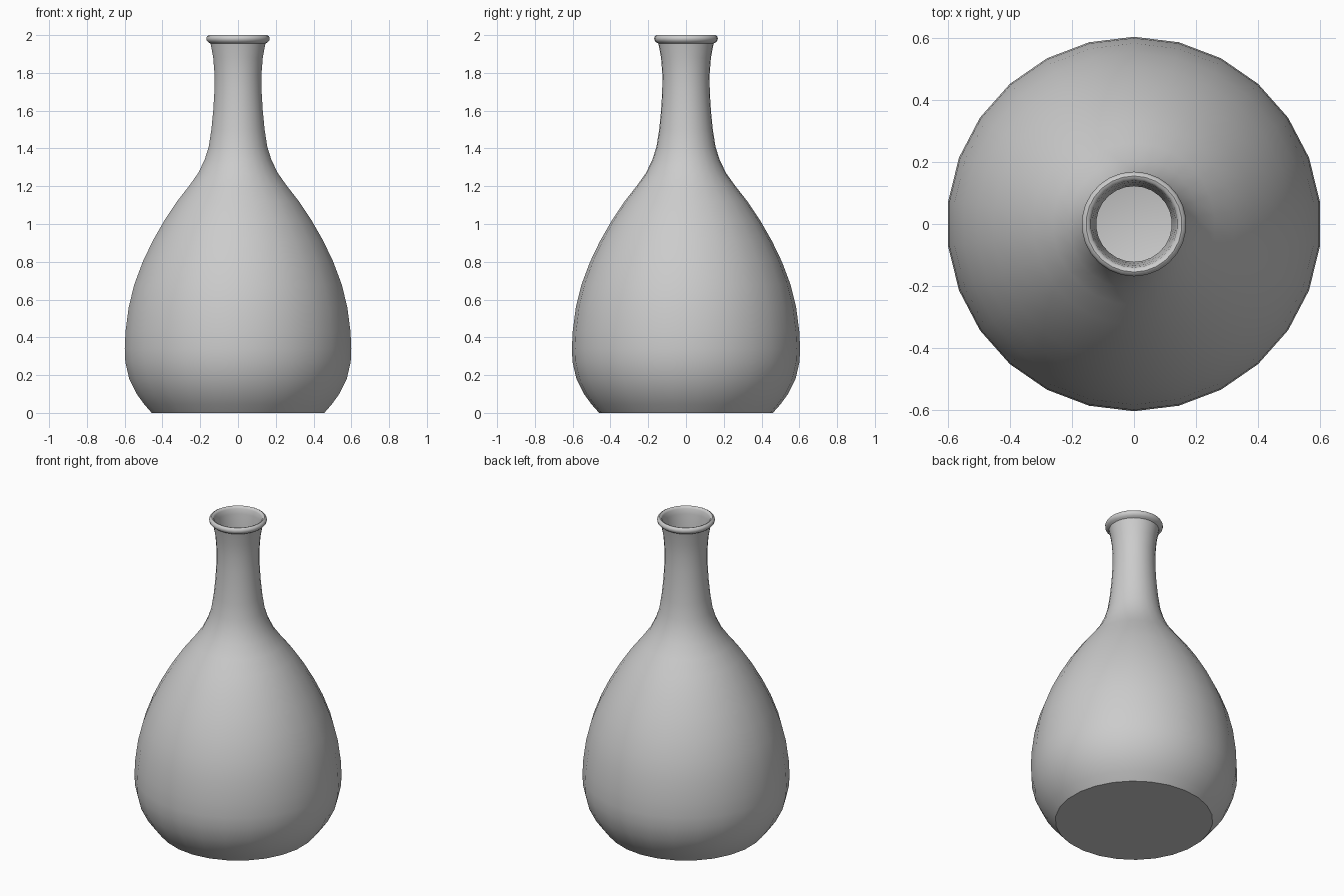
import bpy, bmesh, math

SIDES = 26

# Outer profile (radius, height): base, belly, shoulder, neck
outer = [(0, 0), (0.46, 0), (0.50, 0.045), (0.54, 0.10), (0.58, 0.18),
         (0.601, 0.27), (0.604, 0.34), (0.60, 0.43), (0.583, 0.56),
         (0.553, 0.68), (0.508, 0.80), (0.455, 0.91), (0.392, 1.02),
         (0.325, 1.12), (0.262, 1.20), (0.212, 1.27), (0.178, 1.34),
         (0.156, 1.41), (0.142, 1.50), (0.132, 1.60), (0.126, 1.70),
         (0.125, 1.79), (0.132, 1.88), (0.146, 1.955)]
# Rolled lip
lip = [(0.158, 1.962), (0.167, 1.972), (0.169, 1.984), (0.164, 1.995),
       (0.155, 2.0), (0.146, 1.997), (0.140, 1.987)]
# Hollow inside with a rounded floor
inner = [(0.135, 1.955), (0.128, 1.88), (0.122, 1.79), (0.123, 1.70),
         (0.136, 1.50), (0.170, 1.34), (0.25, 1.20), (0.375, 1.02),
         (0.49, 0.80), (0.565, 0.56), (0.565, 0.40), (0.51, 0.25),
         (0.40, 0.14), (0.25, 0.07), (0.12, 0.035), (0, 0.025)]


def lathe(name, profile):
    bm = bmesh.new()
    rings = []
    for r, z in profile:
        if r == 0:
            rings.append([bm.verts.new((0, 0, z))] * SIDES)
            continue
        angles = [math.pi / 2 + math.tau * i / SIDES for i in range(SIDES)]
        rings.append([bm.verts.new((r * math.cos(a), r * math.sin(a), z))
                      for a in angles])
    for low, high in zip(rings, rings[1:]):
        for i in range(SIDES):
            j = (i + 1) % SIDES
            corners = dict.fromkeys((low[i], low[j], high[j], high[i]))
            bm.faces.new(list(corners))
    bmesh.ops.recalc_face_normals(bm, faces=bm.faces)
    mesh = bpy.data.meshes.new(name)
    bm.to_mesh(mesh)
    bm.free()
    obj = bpy.data.objects.new(name, mesh)
    bpy.context.collection.objects.link(obj)
    bpy.context.view_layer.objects.active = obj
    obj.select_set(True)
    bpy.ops.object.shade_smooth_by_angle(angle=math.radians(45))
    return obj


# Bottle vase
lathe("vase", outer + lip + inner)
